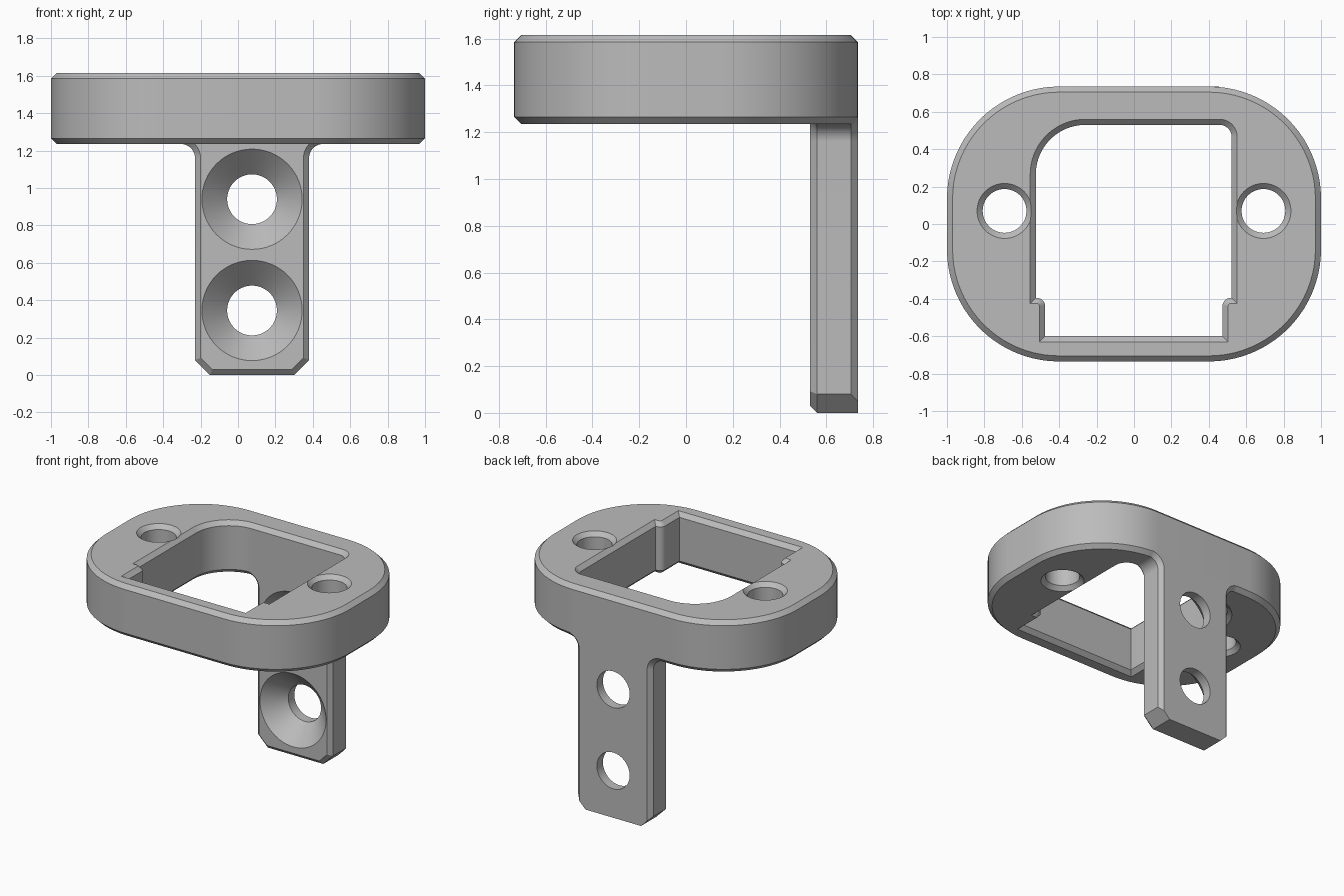
import bpy, bmesh, math
from mathutils import Vector

cube = bpy.data.objects.get("Cube")
if cube:
    bpy.data.objects.remove(cube, do_unlink=True)

TOP, BASE = 1.615, 1.235        # ring heights
BACK, FRONT = 0.735, 0.53       # bracket depth
CH = 0.03                       # chamfer size
SEGS = 20

grey = bpy.data.materials.new("mid grey")
grey.use_nodes = True
grey.diffuse_color = (0.5, 0.5, 0.5, 1)
grey.node_tree.nodes["Principled BSDF"].inputs["Base Color"].default_value = grey.diffuse_color


def outline(corners, inset=0.0):
    """Counter-clockwise polygon with rounded corners (x, y, radius), moved inwards."""
    points = []
    count = len(corners)
    for i, (x, y, r) in enumerate(corners):
        p = Vector((x, y))
        a = (p - Vector(corners[i - 1][:2])).normalized()
        b = (Vector(corners[(i + 1) % count][:2]) - p).normalized()
        n1, n2 = Vector((-a.y, a.x)), Vector((-b.y, b.x))
        mitre = (n1 + n2) / (1 + n1.dot(n2))
        p = p + mitre * inset
        if r == 0:
            points.append(p)
            continue
        turn = math.atan2(a.cross(b), a.dot(b))
        signed = max(r - inset, 0) if turn > 0 else min(-r - inset, 0)
        centre = p + mitre * signed
        for k in range(SEGS + 1):
            t = turn * k / SEGS
            n = Vector((n1.x * math.cos(t) - n1.y * math.sin(t),
                        n1.x * math.sin(t) + n1.y * math.cos(t)))
            points.append(centre - n * signed)
    return points


def circle(x, y, r, n=64):
    return [Vector((x + r * math.cos(math.tau * k / n),
                    y + r * math.sin(math.tau * k / n))) for k in range(n)]


def loft(name, loops):
    """Closed solid through matching loops of 3D points."""
    bm = bmesh.new()
    rings = [[bm.verts.new(p) for p in loop] for loop in loops]
    n = len(rings[0])
    for low, high in zip(rings, rings[1:]):
        for i in range(n):
            j = (i + 1) % n
            bm.faces.new((low[i], low[j], high[j], high[i]))
    bm.faces.new(rings[0][::-1])
    bm.faces.new(rings[-1])
    bmesh.ops.remove_doubles(bm, verts=bm.verts, dist=1e-5)
    bmesh.ops.recalc_face_normals(bm, faces=bm.faces)
    mesh = bpy.data.meshes.new(name)
    bm.to_mesh(mesh)
    bm.free()
    mesh.materials.append(grey)
    obj = bpy.data.objects.new(name, mesh)
    bpy.context.collection.objects.link(obj)
    return obj


def flat(points, z):
    return [(p.x, p.y, z) for p in points]


def upright(points, y):
    return [(p.x, y, p.y) for p in points]


def finish(obj, cutters):
    """Cut the holes, then smooth the curved faces."""
    bpy.ops.object.select_all(action='DESELECT')
    bpy.context.view_layer.objects.active = obj
    obj.select_set(True)
    for cutter in cutters:
        mod = obj.modifiers.new("hole", 'BOOLEAN')
        mod.operation, mod.solver, mod.object = 'DIFFERENCE', 'EXACT', cutter
        bpy.ops.object.modifier_apply(modifier=mod.name)
        bpy.data.objects.remove(cutter, do_unlink=True)
    bpy.ops.object.shade_smooth_by_angle(angle=math.radians(30))


def through_cutter(name, shape):
    """Vertical cutter that flares at both ends; shape(d) is the outline grown by d."""
    over = 0.01
    steps = [(BASE - over, CH + over), (BASE + CH, 0), (TOP - CH, 0), (TOP + over, CH + over)]
    return loft(name, [flat(shape(d), z) for z, d in steps])


# Ring body with chamfered rims
rim = [(-1, -BACK, 0.6), (1, -BACK, 0.6), (1, BACK, 0.6), (-1, BACK, 0.6)]
ring = loft("ring_body", [flat(outline(rim, d), z) for z, d in
                          [(BASE, CH), (BASE + CH, 0), (TOP - CH, 0), (TOP, CH)]])

# Central opening with its stepped front end
opening = [(-0.475, -0.6, 0), (0.473, -0.6, 0), (0.473, -0.395, 0.045), (0.522, -0.395, 0),
           (0.522, FRONT, 0.065), (-0.525, FRONT, 0.265), (-0.525, -0.395, 0),
           (-0.475, -0.395, 0.045)]
ring_cutters = [through_cutter("opening_cutter", lambda d: outline(opening, -d))]

# Screw holes at both sides
for x in (-0.692, 0.692):
    ring_cutters.append(through_cutter("screw_cutter", lambda d: circle(x, 0.07, 0.117 + d)))
finish(ring, ring_cutters)

# Mounting leg, flared where it meets the ring
LEG_X = 0.075


def leg_loop(side, foot):
    w, z, r = 0.305 - side, BASE + side, 0.075 + side
    slant = 0.225 - foot * math.sqrt(2)
    half = [(slant + foot, foot, 0), (w, w - slant, 0), (w, z, r), (0.6, z, 0), (0.6, 1.5, 0)]
    right = [(LEG_X + x, y, rad) for x, y, rad in half]
    left = [(LEG_X - x, y, rad) for x, y, rad in reversed(half)]
    loop = outline(right[3:] + left + right[:3])
    return loop[4:]             # leave out the helper corners above the flare


leg = loft("mounting_leg", [upright(leg_loop(s, f), y) for y, s, f in
                            [(FRONT, CH, CH), (FRONT + CH, 0, 0),
                             (BACK - CH, 0, 0), (BACK, CH, 0)]])

# Countersunk holes in the leg
leg_cutters = []
for z in (0.345, 0.94):
    steps = [(FRONT - 0.01, 0.278), (FRONT + 0.135, 0.133), (BACK + 0.05, 0.133)]
    leg_cutters.append(loft("countersink_cutter",
                            [upright(circle(LEG_X, z, r), y) for y, r in steps]))
finish(leg, leg_cutters)
